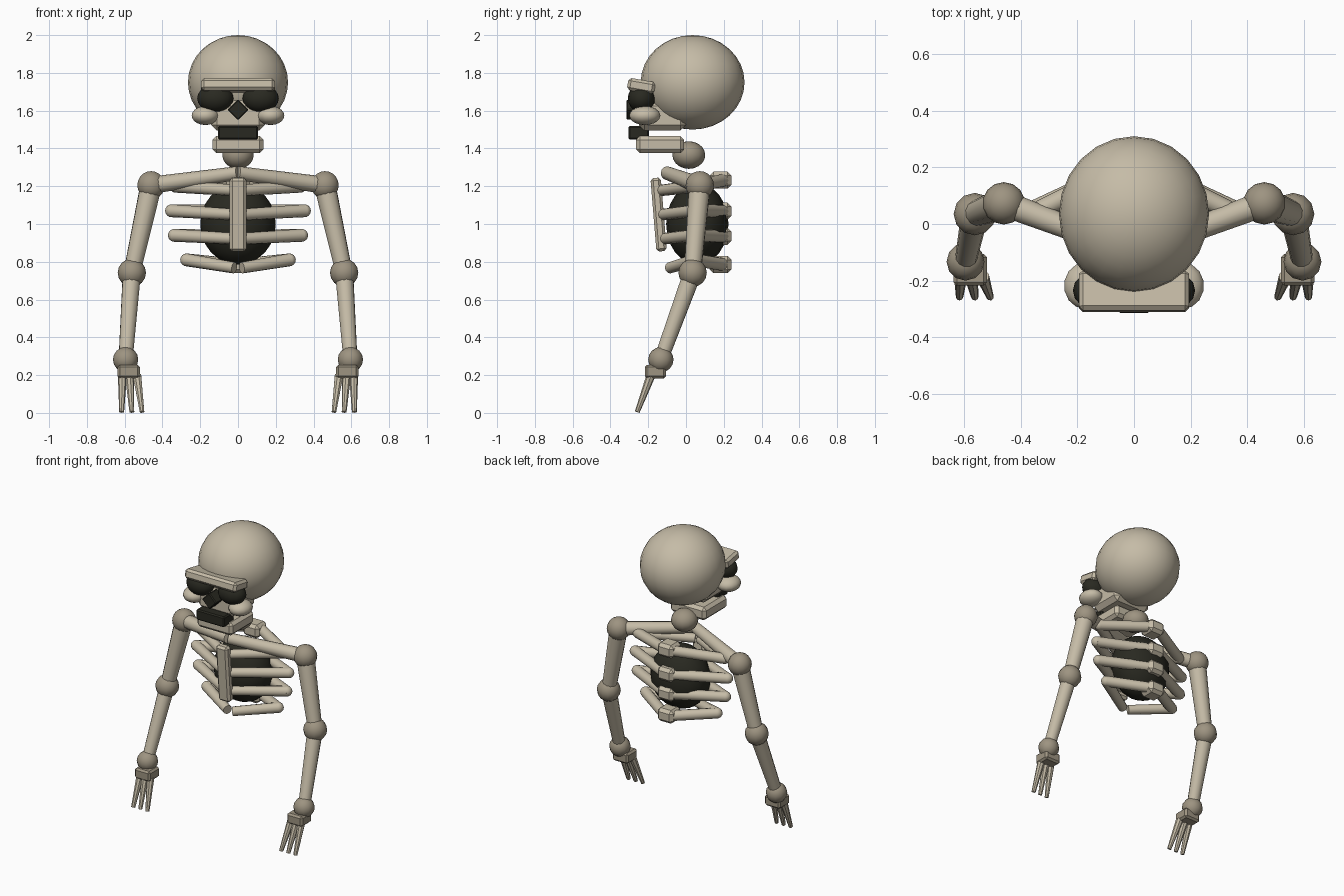
import bpy
import math
from mathutils import Vector

cube = bpy.data.objects.get("Cube")
if cube:
    bpy.data.objects.remove(cube, do_unlink=True)


def material(name, rgb):
    m = bpy.data.materials.new(name)
    m.use_nodes = True
    m.diffuse_color = (*rgb, 1)
    m.node_tree.nodes["Principled BSDF"].inputs["Base Color"].default_value = (*rgb, 1)
    return m


BONE = material("pale bone", (0.56, 0.50, 0.385))
JOINT = material("aged bone", (0.34, 0.295, 0.22))
DARK = material("dark hollow", (0.022, 0.022, 0.015))


def finish(name, mat, smooth=True):
    ob = bpy.context.object
    ob.name = name
    ob.data.materials.append(mat)
    if smooth:
        bpy.ops.object.shade_smooth_by_angle(angle=math.radians(40))
    return ob


def ball(name, mat, center, radii, segments=14, rings=10):
    bpy.ops.mesh.primitive_uv_sphere_add(segments=segments, ring_count=rings, location=center)
    bpy.context.object.scale = radii
    bpy.ops.object.transform_apply(location=False, rotation=False)
    return finish(name, mat)


def block(name, mat, center, size, bevel=0.02, rot=(0, 0, 0)):
    bpy.ops.mesh.primitive_cube_add(size=1, location=center)
    bpy.context.object.scale = size
    bpy.ops.object.transform_apply(location=False, rotation=False)
    ob = finish(name, mat, smooth=False)
    ob.rotation_euler = [math.radians(a) for a in rot]
    mod = ob.modifiers.new("chamfer", 'BEVEL')
    mod.width = bevel
    mod.segments = 1
    return ob


def rod(name, mat, a, b, r1, r2, sides=12):
    a, b = Vector(a), Vector(b)
    d = b - a
    bpy.ops.mesh.primitive_cone_add(vertices=sides, radius1=r1, radius2=r2,
                                    depth=d.length, location=(a + b) / 2)
    ob = finish(name, mat)
    ob.rotation_euler = d.to_track_quat('Z', 'Y').to_euler()
    return ob


# Skull
ball("cranium", BONE, (0, 0.035, 1.75), (0.265, 0.275, 0.25), 24, 16)
block("upper_jaw", BONE, (0, -0.125, 1.575), (0.285, 0.25, 0.16), 0.03)
block("lower_jaw", BONE, (0, -0.137, 1.42), (0.27, 0.255, 0.09))
block("teeth", DARK, (0, -0.25, 1.483), (0.214, 0.11, 0.072), 0.008)
block("brow", BONE, (0, -0.237, 1.73), (0.39, 0.145, 0.066), 0.015, (-10, 0, 0))
block("nose", DARK, (0, -0.27, 1.605), (0.08, 0.09, 0.08), 0.006, (0, 45, 0))

# Neck, chest core and breastbone
ball("neck", JOINT, (0, 0.015, 1.365), (0.085, 0.087, 0.073))
ball("chest_core", DARK, (0, 0.06, 1.0), (0.2, 0.165, 0.215), 16, 12)
block("breastbone", BONE, (0, -0.145, 1.05), (0.088, 0.055, 0.39), 0.014, (4.7, 0, 0))

# Rib levels: backbone height, side height, front height, side reach, front depth
RIBS = [(1.232, 1.20, 1.178, 0.33, -0.13), (1.068, 1.07, 1.05, 0.352, -0.125),
        (0.935, 0.94, 0.922, 0.337, -0.115), (0.785, 0.81, 0.768, 0.272, -0.085)]
for i, level in enumerate(RIBS):
    block(f"vertebra_{i + 1}", BONE, (0, 0.183, level[0]), (0.12, 0.115, 0.09))

# Paired parts
for s, side in ((1, "left"), (-1, "right")):
    def p(x, y, z):
        return (s * x, y, z)

    # Eye and cheek
    ball(f"{side}_eye", DARK, p(0.12, -0.235, 1.665), (0.096, 0.073, 0.073), 16, 10)
    ball(f"{side}_cheek", BONE, p(0.173, -0.218, 1.574), (0.074, 0.082, 0.05))

    # Ribs: a back and a front rod meeting at the side
    for i, (zb, zs, zf, reach, depth) in enumerate(RIBS):
        bend = p(reach, 0.05, zs)
        rod(f"{side}_rib_back_{i + 1}", BONE, p(0.03, 0.2, zb), bend, 0.034, 0.034)
        rod(f"{side}_rib_front_{i + 1}", BONE, bend, p(0.02, depth, zf), 0.034, 0.03)
        ball(f"{side}_rib_bend_{i + 1}", BONE, bend, (0.034,) * 3, 12, 8)

    # Collarbone and arm
    shoulder, elbow, wrist = p(0.46, 0.073, 1.205), p(0.562, 0.035, 0.742), p(0.595, -0.133, 0.282)
    rod(f"{side}_collarbone", BONE, p(0, -0.1, 1.27), shoulder, 0.036, 0.046)
    rod(f"{side}_upper_arm", BONE, shoulder, elbow, 0.058, 0.045)
    rod(f"{side}_forearm", BONE, elbow, wrist, 0.049, 0.038)
    ball(f"{side}_shoulder", JOINT, shoulder, (0.075,) * 3)
    ball(f"{side}_elbow", JOINT, elbow, (0.075,) * 3, 12, 8)
    ball(f"{side}_wrist", JOINT, wrist, (0.067,) * 3, 12, 8)

    # Hand
    block(f"{side}_palm", JOINT, p(0.578, -0.162, 0.218), (0.118, 0.112, 0.072), 0.012)
    for i, (base, tip) in enumerate(((0.535, 0.508), (0.575, 0.562), (0.612, 0.616))):
        rod(f"{side}_finger_{i + 1}", BONE, p(base, -0.185, 0.2), p(tip, -0.258, 0.005),
            0.024, 0.013, 8)
